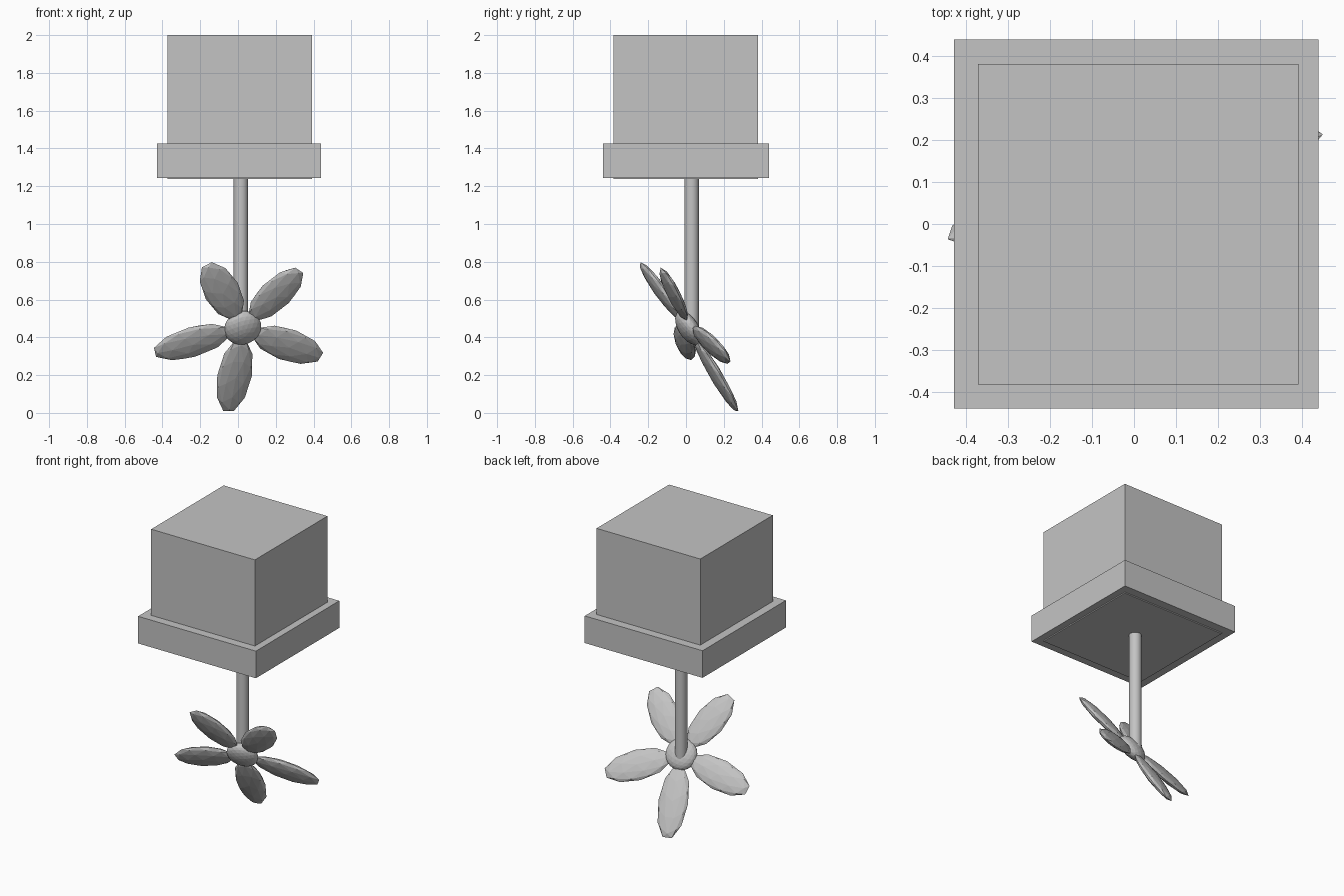
import bpy
from mathutils import Vector, Matrix

if "Cube" in bpy.data.objects:
    bpy.data.objects.remove(bpy.data.objects["Cube"])

grey = bpy.data.materials.new("plain grey")
grey.diffuse_color = (0.55, 0.55, 0.55, 1)
grey.use_nodes = True
grey.node_tree.nodes["Principled BSDF"].inputs["Base Color"].default_value = grey.diffuse_color


def finish(name):
    ob = bpy.context.object
    ob.name = name
    ob.data.materials.append(grey)
    return ob


def box(name, lo, hi):
    lo, hi = Vector(lo), Vector(hi)
    bpy.ops.mesh.primitive_cube_add(size=1, location=(lo + hi) / 2)
    ob = finish(name)
    ob.scale = hi - lo
    return ob


def blob(name, centre, along, normal, size):
    """Faceted ellipsoid: long axis 'along', thin axis 'normal'."""
    bpy.ops.mesh.primitive_ico_sphere_add(subdivisions=3 if name == "flower_centre" else 2, radius=1)
    ob = finish(name)
    x = along.normalized()
    y = normal.cross(x).normalized()
    z = x.cross(y)
    rot = Matrix((x, y, z)).transposed().to_4x4()
    ob.matrix_world = Matrix.Translation(centre) @ rot @ Matrix.Diagonal((*size, 1))
    return ob


# Upturned pot and its rim
box("pot", (-0.373, -0.383, 1.237), (0.393, 0.382, 2.0))
box("pot_rim", (-0.43, -0.44, 1.244), (0.44, 0.44, 1.425))

# Stem hanging from the pot
bpy.ops.mesh.primitive_cylinder_add(vertices=32, radius=0.038, depth=0.83,
                                    location=(0.015, 0.03, 0.845))
finish("stem")
bpy.ops.object.shade_smooth_by_angle()

# Tilted flower head
centre = Vector((0.025, 0.012, 0.45))
normal = Vector((0.216, -0.826, -0.521)).normalized()
blob("flower_centre", centre, Vector((1, 0.26, 0)), normal, (0.1, 0.1, 0.05))

# Five petals, each running from the flower centre to its tip
tips = [(-0.165, -0.24, 0.785), (0.325, -0.12, 0.755), (0.437, 0.225, 0.295),
        (-0.05, 0.27, 0.01), (-0.44, -0.02, 0.32)]
for i, tip in enumerate(tips):
    reach = Vector(tip) - centre
    start = centre + reach.normalized() * 0.075
    half = (Vector(tip) - start).length / 2
    blob(f"petal_{i + 1}", (start + Vector(tip)) / 2, reach, normal,
         (half / 0.955, 0.095, 0.028))
